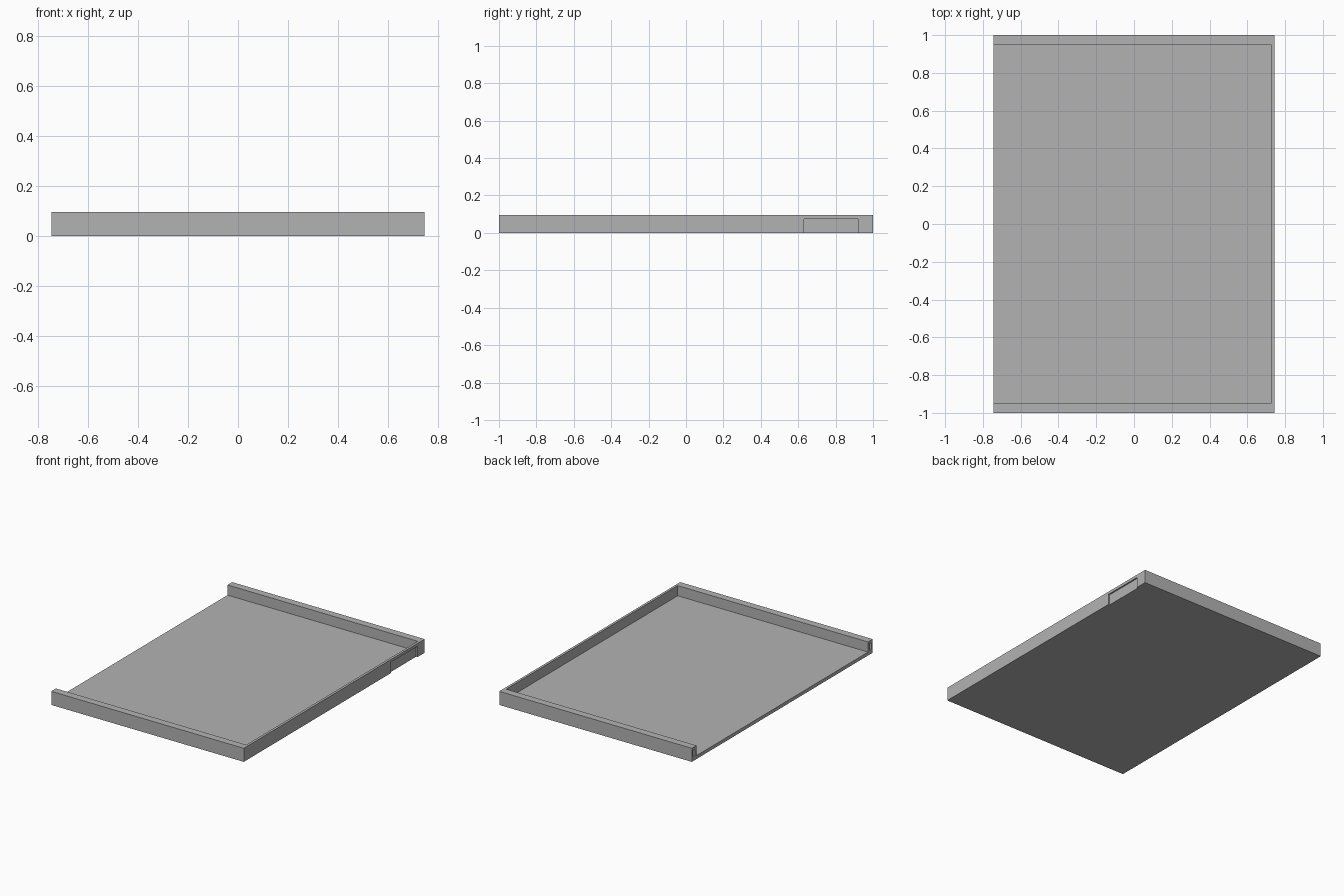
import bpy
from mathutils import Vector

old = bpy.data.objects.get("Cube")
if old:
    bpy.data.objects.remove(old, do_unlink=True)

grey = bpy.data.materials.new("plain_grey")
grey.use_nodes = True
colour = (0.45, 0.45, 0.45, 1)
grey.diffuse_color = colour
grey.node_tree.nodes["Principled BSDF"].inputs["Base Color"].default_value = colour

# Overall sizes
HALF_X, HALF_Y, HEIGHT = 0.745, 1.0, 0.095
FLOOR, SIDE_WALL, END_WALL = 0.024, 0.017, 0.052
SPILL = 0.1  # how far cutters reach past the body


def box(name, low, high):
    low, high = Vector(low), Vector(high)
    bpy.ops.mesh.primitive_cube_add(size=1, location=(low + high) / 2)
    obj = bpy.context.object
    obj.name = name
    obj.scale = high - low
    bpy.ops.object.transform_apply(location=True, rotation=False, scale=True)
    obj.data.materials.append(grey)
    return obj


def cut(body, name, low, high):
    cutter = box(name, low, high)
    cutter.hide_render = True
    mod = body.modifiers.new(name, "BOOLEAN")
    mod.operation = "DIFFERENCE"
    mod.solver = "EXACT"
    mod.object = cutter
    bpy.context.view_layer.objects.active = body
    bpy.ops.object.modifier_apply(modifier=mod.name)
    bpy.data.objects.remove(cutter, do_unlink=True)


tray = box("tray", (-HALF_X, -HALF_Y, 0), (HALF_X, HALF_Y, HEIGHT))

# Hollow with one open side
inner_y = HALF_Y - END_WALL
cut(tray, "hollow", (-HALF_X - SPILL, -inner_y, FLOOR),
    (HALF_X - SIDE_WALL, inner_y, HEIGHT + SPILL))

# Shallow finger recess low on the closed side
cut(tray, "side_recess", (HALF_X - 0.01, 0.63, -SPILL),
    (HALF_X + SPILL, 0.92, 0.075))

# Small pocket in the open end of each wall
for side in (-1, 1):
    mid = side * (HALF_Y - END_WALL / 2)
    cut(tray, "wall_pocket", (-HALF_X - SPILL, mid - 0.011, 0.03),
        (-HALF_X + 0.04, mid + 0.011, 0.075))
